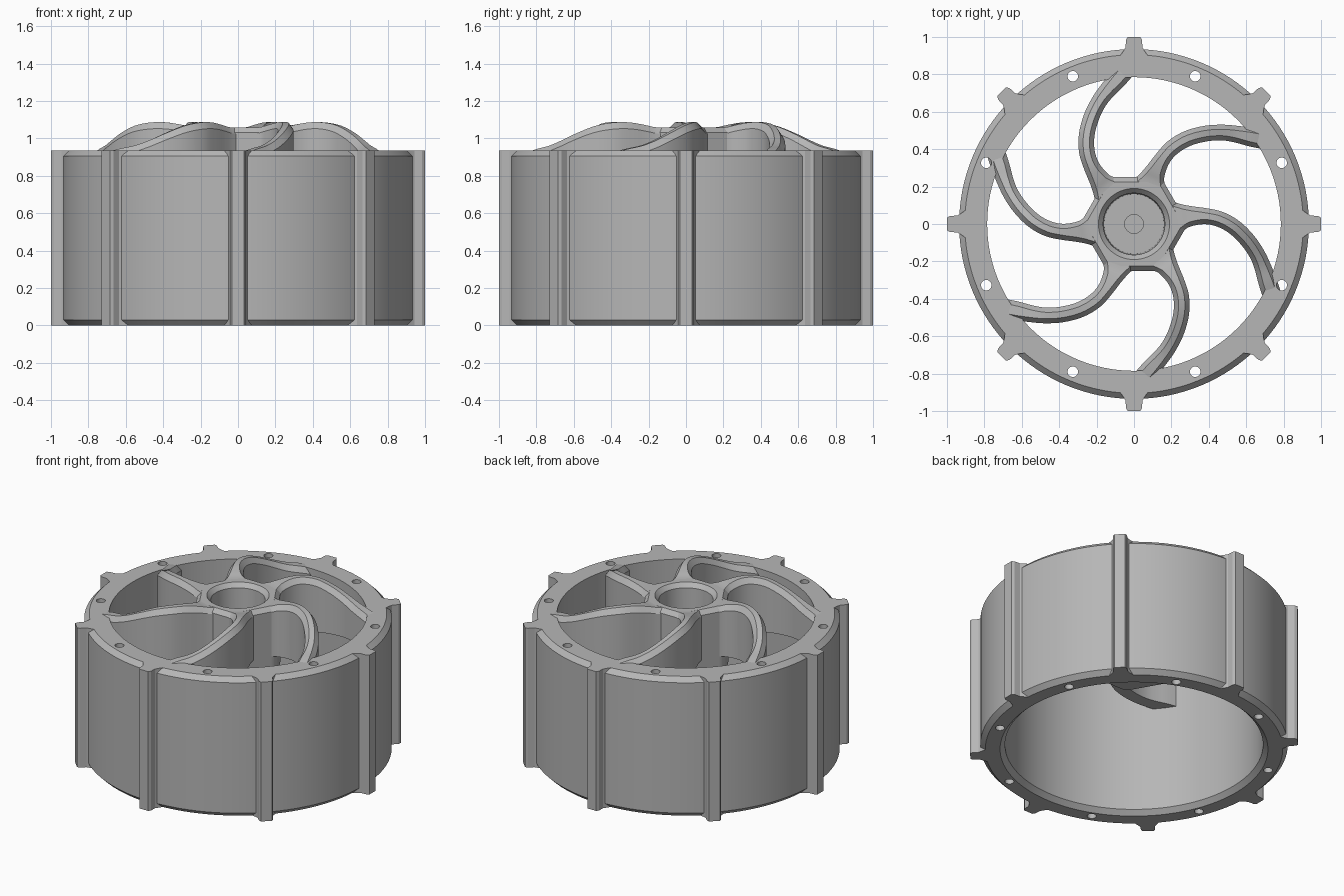
import bpy, bmesh, math
from mathutils import Matrix, Vector

if "Cube" in bpy.data.objects:
    bpy.data.objects.remove(bpy.data.objects["Cube"])

H = 0.935          # rim height
grey = bpy.data.materials.new("grey_plastic")
grey.diffuse_color = (0.47, 0.47, 0.47, 1)
grey.use_nodes = True
grey.node_tree.nodes["Principled BSDF"].inputs["Base Color"].default_value = grey.diffuse_color


def finish(name, bm, smooth=True):
    bmesh.ops.recalc_face_normals(bm, faces=bm.faces)
    me = bpy.data.meshes.new(name)
    bm.to_mesh(me)
    bm.free()
    ob = bpy.data.objects.new(name, me)
    bpy.context.collection.objects.link(ob)
    me.materials.append(grey)
    if smooth:
        bpy.ops.object.select_all(action='DESELECT')
        bpy.context.view_layer.objects.active = ob
        ob.select_set(True)
        bpy.ops.object.shade_smooth_by_angle(angle=math.radians(28))
    return ob


def bridge(bm, loops, closed=False):
    """Join equal-length closed loops of points with quads."""
    rings = [[bm.verts.new(p) for p in loop] for loop in loops]
    pairs = list(zip(rings, rings[1:])) + ([(rings[-1], rings[0])] if closed else [])
    for a, b in pairs:
        n = len(a)
        for i in range(n):
            bm.faces.new((a[i], a[(i + 1) % n], b[(i + 1) % n], b[i]))
    if not closed:
        bm.faces.new(rings[0])
        bm.faces.new(rings[-1])


def circle(r, z, n):
    return [(r * math.cos(2 * math.pi * i / n), r * math.sin(2 * math.pi * i / n), z)
            for i in range(n)]


def hexagon(apothem, z, n):
    """Rounded hexagon with corners towards the spokes."""
    pts = []
    for i in range(n):
        a = 2 * math.pi * i / n
        off = (a % (math.pi / 3)) - math.pi / 6
        r = min(apothem / math.cos(off), apothem * 1.12)
        pts.append((r * math.cos(a), r * math.sin(a), z))
    return pts


# Rim: lathed ring with chamfered edges
bm = bmesh.new()
section = [(0.785, 0.03), (0.815, 0), (0.905, 0), (0.935, 0.03),
           (0.935, H - 0.03), (0.905, H), (0.785, H)]
bridge(bm, [circle(r, z, 128) for r, z in section], closed=True)
rim = finish("rim", bm, smooth=False)

# Screw holes through the rim
bm = bmesh.new()
for k in range(8):
    a = math.radians(22.5 + 45 * k)
    bmesh.ops.create_cone(bm, cap_ends=True, segments=24, radius1=0.028, radius2=0.028, depth=2,
                          matrix=Matrix.Translation((0.855 * math.cos(a), 0.855 * math.sin(a), 0.5)))
cutter = finish("hole_cutter", bm, smooth=False)
cutter.hide_render = True
mod = rim.modifiers.new("holes", 'BOOLEAN')
mod.object = cutter
mod.solver = 'EXACT'
bpy.ops.object.select_all(action='DESELECT')
bpy.context.view_layer.objects.active = rim
rim.select_set(True)
bpy.ops.object.modifier_apply(modifier="holes")
bpy.data.objects.remove(cutter)
bpy.ops.object.shade_smooth_by_angle(angle=math.radians(28))

# Treads: eight ribs around the rim
half = [(0.86, 0.085), (0.90, 0.075), (0.92, 0.06), (0.945, 0.045), (0.985, 0.043), (1.0, 0.033)]
outline = half + [(x, -y) for x, y in reversed(half)]
bm = bmesh.new()
for k in range(8):
    rot = Matrix.Rotation(math.radians(45 * k), 3, 'Z')
    bridge(bm, [[rot @ Vector((x, y, z)) for x, y in outline] for z in (0, H)])
finish("treads", bm)

# Hub: rounded hexagon with a cup and a centre dimple
N = 96
bm = bmesh.new()
bridge(bm, [hexagon(0.25, 0.575, N), hexagon(0.25, 1.03, N), hexagon(0.225, 1.058, N),
            circle(0.19, 1.058, N), circle(0.165, 1.03, N), circle(0.16, 0.80, N),
            circle(0.05, 0.80, N), circle(0.05, 0.76, N)])
finish("hub", bm)

# Spokes: x, y, top height, half width along the curved centre line
path = [(0.19, 0.025, 1.055, 0.11), (0.25, 0.036, 1.06, 0.075), (0.30, 0.042, 1.072, 0.055),
        (0.38, 0.042, 1.085, 0.043), (0.46, 0.025, 1.085, 0.042), (0.54, -0.02, 1.068, 0.042),
        (0.61, -0.09, 1.03, 0.042), (0.66, -0.165, 0.99, 0.042), (0.69, -0.235, 0.962, 0.045),
        (0.715, -0.31, 0.945, 0.05), (0.74, -0.385, 0.925, 0.05)]


def resample(pts, sub=4):
    """Smooth curve through the points."""
    out = []
    v = [Vector(p) for p in pts]
    for i in range(len(v) - 1):
        p0, p1, p2, p3 = v[max(i - 1, 0)], v[i], v[i + 1], v[min(i + 2, len(v) - 1)]
        for s in range(sub):
            t = s / sub
            out.append(0.5 * (2 * p1 + (p2 - p0) * t + (2 * p0 - 5 * p1 + 4 * p2 - p3) * t * t
                              + (3 * p1 - p0 - 3 * p2 + p3) * t ** 3))
    return out + [v[-1]]


curve = resample(path)
bm = bmesh.new()
for k in range(6):
    rot = Matrix.Rotation(math.radians(60 * k), 3, 'Z')
    loops = []
    for i, p in enumerate(curve):
        d = curve[min(i + 1, len(curve) - 1)] - curve[max(i - 1, 0)]
        side = Vector((-d[1], d[0], 0)).normalized()
        c, top, w = Vector((p[0], p[1], 0)), p[2], p[3]
        prof = [(-w, 0.73), (w, 0.73), (w, top - 0.035), (w - 0.025, top),
                (-w + 0.025, top), (-w, top - 0.035)]
        loops.append([rot @ (c + side * s + Vector((0, 0, z))) for s, z in prof])
    bridge(bm, loops)
finish("spokes", bm)
